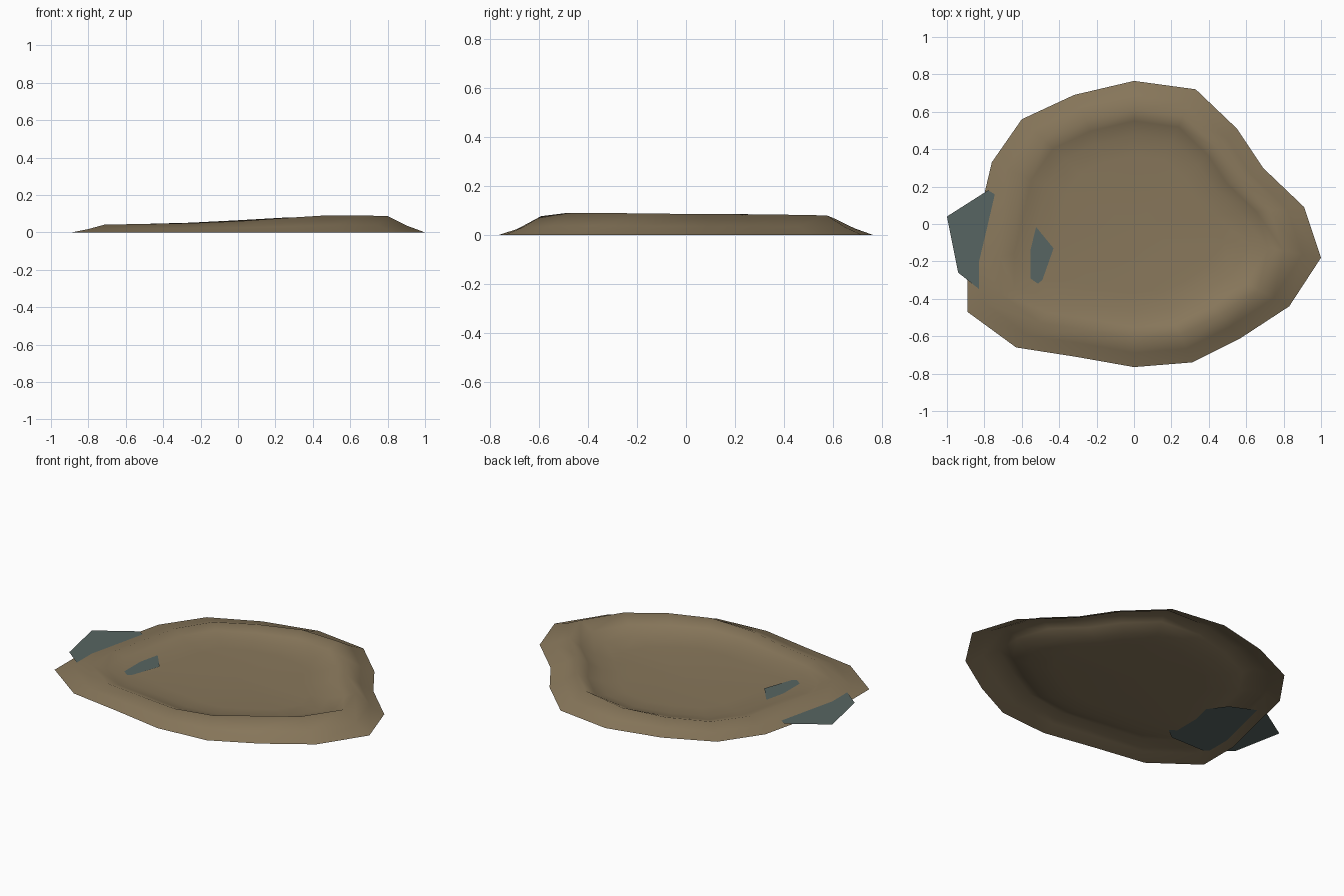
import bpy
import bmesh

default_cube = bpy.data.objects.get("Cube")
if default_cube:
    bpy.data.objects.remove(default_cube, do_unlink=True)


def make_material(name, colour):
    material = bpy.data.materials.new(name)
    material.use_nodes = True
    material.diffuse_color = colour
    material.node_tree.nodes["Principled BSDF"].inputs["Base Color"].default_value = colour
    return material


def make_object(name, mesh_builder, material):
    mesh_builder.normal_update()
    mesh = bpy.data.meshes.new(name)
    mesh_builder.to_mesh(mesh)
    mesh_builder.free()
    mesh.materials.append(material)
    created = bpy.data.objects.new(name, mesh)
    bpy.context.collection.objects.link(created)
    return created


earth = make_material("dry_earth", (0.245, 0.184, 0.104, 1))
water = make_material("murky_water", (0.095, 0.130, 0.122, 1))

FLOOR_HEIGHT = 0.007
WATER_HEIGHT = 0.012

# Outer foot of the bank, counter-clockwise, with the crest height at each point
bank_outline = [
    (1, -.18, .088), (.91, .09, .085), (.69, .3, .085), (.55, .51, .083),
    (.33, .72, .08), (0, .765, .065), (-.32, .69, .052), (-.6, .56, .046),
    (-.76, .33, .043), (-.89, -.22, .042), (-.89, -.47, .042),
    (-.63, -.66, .045), (-.31, -.71, .05), (0, -.765, .06),
    (.31, -.74, .077), (.57, -.61, .09), (.83, -.44, .09),
]

# Rings of the bank: outline scale, base height, share of the crest height
ring_profile = [
    (1, 0, 0),
    (.9, 0, .42),
    (.8, 0, 1),
    (.72, FLOOR_HEIGHT, .5),
    (.62, FLOOR_HEIGHT, .14),
    (.48, FLOOR_HEIGHT, 0),
]

# Earth basin: bridged rings closed by a floor fan, open underneath
basin_builder = bmesh.new()
rings = []
for scale, base, share in ring_profile:
    rings.append([
        basin_builder.verts.new((x * scale, y * scale, base + (crest - base) * share))
        for x, y, crest in bank_outline
    ])

count = len(bank_outline)
for outer, inner in zip(rings, rings[1:]):
    for i in range(count):
        j = (i + 1) % count
        basin_builder.faces.new((outer[i], outer[j], inner[j], inner[i]))

floor_centre = basin_builder.verts.new((0, 0, FLOOR_HEIGHT))
for i in range(count):
    basin_builder.faces.new((rings[-1][i], rings[-1][(i + 1) % count], floor_centre))

for face in basin_builder.faces:
    face.smooth = True
make_object("earth_basin", basin_builder, earth)

# Flat puddle passing under the low side of the bank
puddle_outline = [
    (-1, .04), (-.94, -.26), (-.8, -.37), (-.58, -.37), (-.49, -.3),
    (-.43, -.13), (-.52, -.02), (-.6, .09), (-.73, .15), (-.78, .18),
]
puddle_builder = bmesh.new()
puddle_builder.faces.new([
    puddle_builder.verts.new((x, y, WATER_HEIGHT)) for x, y in puddle_outline
])
make_object("water_puddle", puddle_builder, water)
